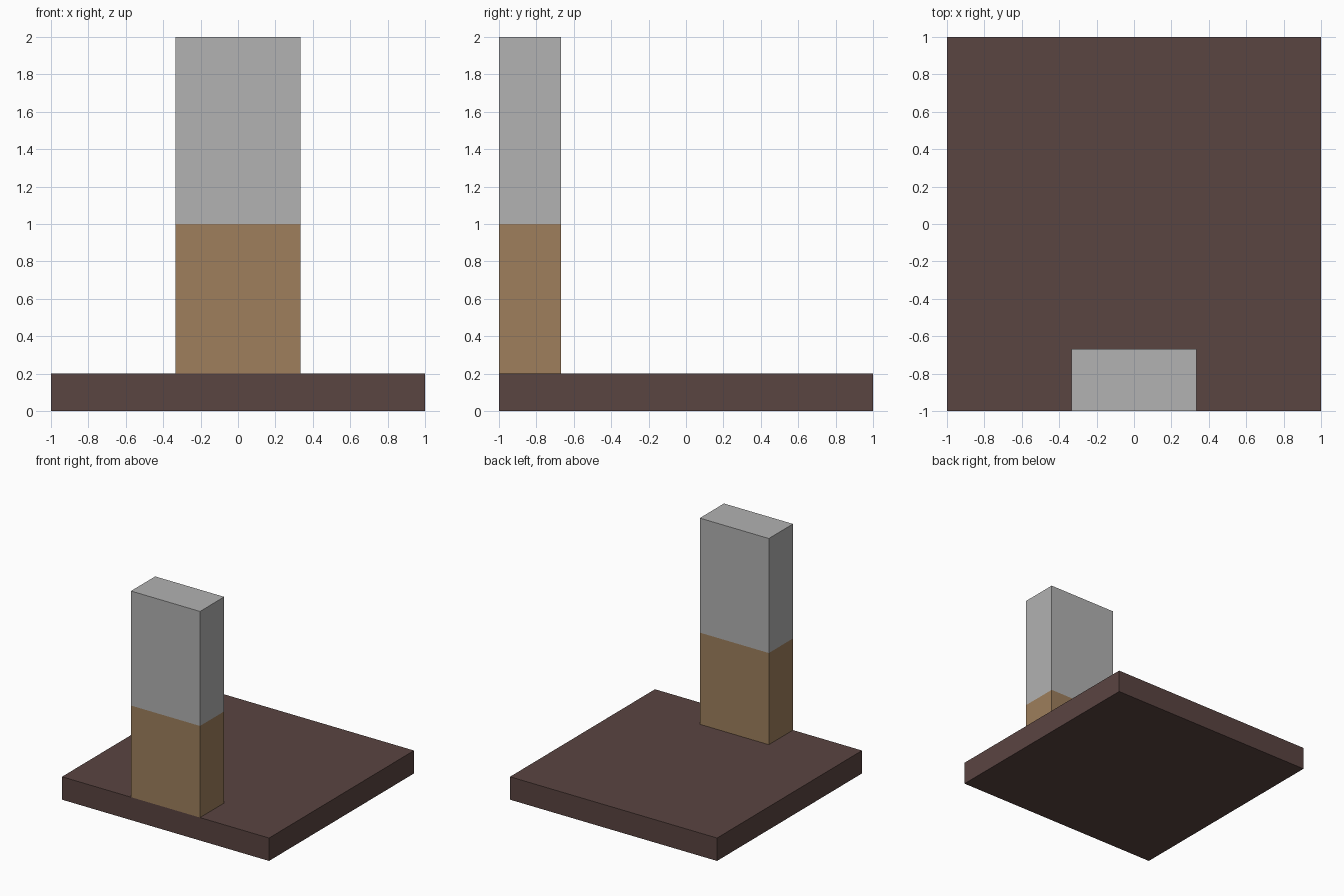
import bpy, bmesh
from mathutils import Matrix

if "Cube" in bpy.data.objects:
    bpy.data.objects.remove(bpy.data.objects["Cube"])


def paint(name, rgb):
    mat = bpy.data.materials.new(name)
    mat.diffuse_color = (*rgb, 1)
    mat.use_nodes = True
    mat.node_tree.nodes["Principled BSDF"].inputs["Base Color"].default_value = mat.diffuse_color
    return mat


def box(name, lo, hi, mats, split_z=None):
    """Box from corner lo to corner hi; faces above split_z use the second material."""
    bm = bmesh.new()
    size = [b - a for a, b in zip(lo, hi)]
    mid = [(a + b) / 2 for a, b in zip(lo, hi)]
    bmesh.ops.create_cube(bm, size=1,
                          matrix=Matrix.Translation(mid) @ Matrix.Diagonal((*size, 1)))
    if split_z is not None:
        bmesh.ops.bisect_plane(bm, geom=bm.verts[:] + bm.edges[:] + bm.faces[:],
                               plane_co=(0, 0, split_z), plane_no=(0, 0, 1))
        for f in bm.faces:
            f.material_index = int(f.calc_center_median().z > split_z)
    mesh = bpy.data.meshes.new(name)
    bm.to_mesh(mesh)
    bm.free()
    for m in mats:
        mesh.materials.append(m)
    obj = bpy.data.objects.new(name, mesh)
    bpy.context.collection.objects.link(obj)
    return obj


dark_wood = paint("dark_wood", (0.102, 0.058, 0.053))
light_wood = paint("light_wood", (0.342, 0.212, 0.107))
grey = paint("grey", (0.445, 0.445, 0.445))

# Square base slab
box("base", (-1, -1, 0), (1, 1, 0.2), [dark_wood])

# Upright post flush with the front edge: wood below, grey above
box("post", (-1 / 3, -1, 0.2), (1 / 3, -2 / 3, 2), [light_wood, grey], split_z=1)
